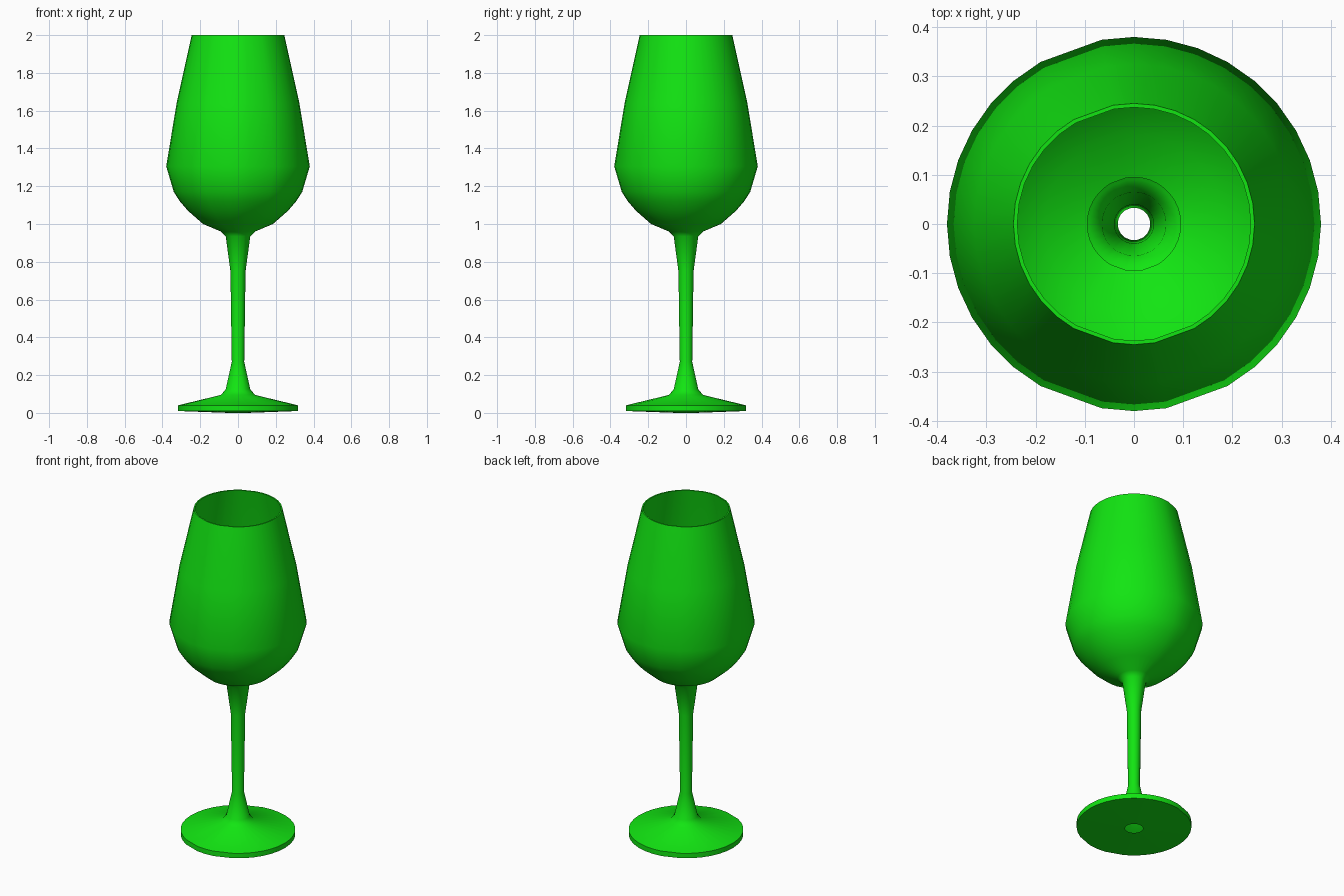
import bpy
import math

if "Cube" in bpy.data.objects:
    bpy.data.objects.remove(bpy.data.objects["Cube"], do_unlink=True)

GREEN = (0.006, 0.78, 0.006, 1.0)
green = bpy.data.materials.new("bright green")
green.use_nodes = True
green.diffuse_color = GREEN
green.node_tree.nodes["Principled BSDF"].inputs["Base Color"].default_value = GREEN

# Ten degree steps, with three wider flats around the glass
ANGLES = [math.radians(a) for a in range(0, 360, 10) if a not in (110, 250, 290)]


def lathe(name, profile):
    """Spin (radius, height) points around z; walking down faces outward."""
    n = len(ANGLES)
    verts = [(r * math.cos(a), r * math.sin(a), z) for r, z in profile for a in ANGLES]
    faces = []
    for i in range(len(profile) - 1):
        for j in range(n):
            k = (j + 1) % n
            faces.append((i * n + j, (i + 1) * n + j, (i + 1) * n + k, i * n + k))
    mesh = bpy.data.meshes.new(name)
    mesh.from_pydata(verts, [], faces)
    mesh.materials.append(green)
    obj = bpy.data.objects.new(name, mesh)
    bpy.context.collection.objects.link(obj)
    bpy.ops.object.select_all(action="DESELECT")
    obj.select_set(True)
    bpy.context.view_layer.objects.active = obj
    bpy.ops.object.shade_smooth_by_angle(angle=math.radians(40))
    return obj


# Bowl, hollow stem and foot as one outer skin, open under the foot
lathe("glass_body", [
    (0.237, 2.0), (0.245, 2.0), (0.325, 1.64), (0.38, 1.305), (0.34, 1.17),
    (0.308, 1.12), (0.265, 1.07), (0.185, 1.0), (0.09, 0.96), (0.065, 0.935),
    (0.04, 0.75), (0.033, 0.27), (0.065, 0.125), (0.09, 0.095),
    (0.318, 0.04), (0.318, 0.01), (0.05, 0.0),
])

# Inner wall of the bowl, walked upward so it faces inward
lathe("bowl_lining", [
    (0.095, 0.97), (0.182, 1.009), (0.26, 1.076), (0.301, 1.125),
    (0.333, 1.174), (0.372, 1.305), (0.317, 1.64), (0.237, 2.0),
])
